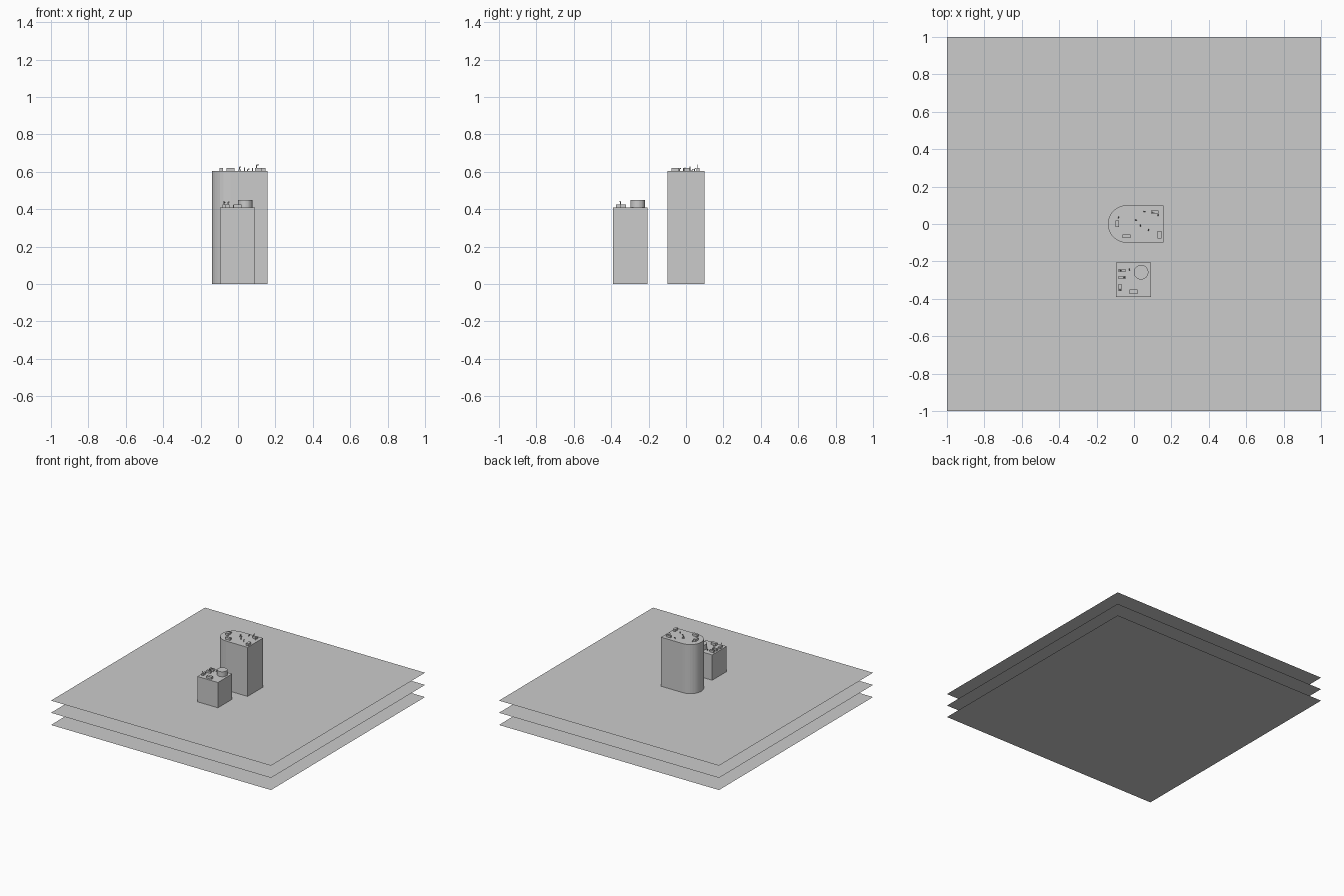
import bpy, math
from mathutils import Vector

if "Cube" in bpy.data.objects:
    bpy.data.objects.remove(bpy.data.objects["Cube"])


def mesh_object(name, verts, faces):
    me = bpy.data.meshes.new(name)
    me.from_pydata(verts, [], faces)
    ob = bpy.data.objects.new(name, me)
    bpy.context.collection.objects.link(ob)
    return ob


def prism(name, outline, z0, z1):
    n = len(outline)
    verts = [(x, y, z) for z in (z0, z1) for x, y in outline]
    faces = [tuple(reversed(range(n))), tuple(range(n, 2 * n))]
    faces += [(i, (i + 1) % n, n + (i + 1) % n, n + i) for i in range(n)]
    return mesh_object(name, verts, faces)


def box(name, x0, x1, y0, y1, z0, z1):
    return prism(name, [(x0, y0), (x1, y0), (x1, y1), (x0, y1)], z0, z1)


def disc(cx, cy, r, n):
    return [(cx + r * math.cos(2 * math.pi * i / n),
             cy + r * math.sin(2 * math.pi * i / n)) for i in range(n)]


def bent_vent(name, x, y, z, height, r, angle):
    # upright pipe whose top bends over to one side
    dx, dy = math.cos(angle), math.sin(angle)
    reach = 3 * r
    path = [(0, 0), (0, height - 2 * r), (reach * 0.4, height - r), (reach, height - r)]
    cu = bpy.data.curves.new(name, 'CURVE')
    cu.dimensions = '3D'
    cu.bevel_depth = r
    cu.bevel_resolution = 1
    cu.use_fill_caps = True
    sp = cu.splines.new('POLY')
    sp.points.add(len(path) - 1)
    for p, (d, h) in zip(sp.points, path):
        p.co = (x + dx * d, y + dy * d, z + h, 1)
    ob = bpy.data.objects.new(name, cu)
    bpy.context.collection.objects.link(ob)


# stacked ground sheets
for i in range(3):
    z = 0.1 * i
    mesh_object(f"ground_sheet_{i}",
                [(-1, -1, z), (1, -1, z), (1, 1, z), (-1, 1, z)], [(0, 1, 2, 3)])

# tall tower with one rounded end
TALL = 0.603
arc = [(-0.04 + 0.1 * math.cos(a), 0.1 * math.sin(a))
       for a in (math.pi / 2 + math.pi * i / 16 for i in range(17))]
prism("tall_tower", arc + [(0.157, -0.1), (0.157, 0.1)], 0, TALL)

# short square tower with roof tank
SHORT = 0.408
box("short_tower", -0.095, 0.091, -0.391, -0.205, 0, SHORT)
tank = prism("roof_tank", disc(0.038, -0.258, 0.039, 32), SHORT, 0.449)

# rooftop units: x0, x1, y0, y1, base, height
units = [
    (-0.100, -0.080, -0.017, 0.020, TALL, 0.018),
    (-0.062, -0.020, -0.076, -0.057, TALL, 0.018),
    (0.126, 0.147, -0.077, -0.038, TALL, 0.018),
    (0.092, 0.130, 0.055, 0.071, TALL, 0.016),
    (0.003, 0.016, 0.016, 0.028, TALL, 0.008),
    (-0.025, 0.019, -0.374, -0.350, SHORT, 0.018),
    (-0.083, -0.045, -0.256, -0.240, SHORT, 0.016),
    (-0.083, -0.045, -0.294, -0.278, SHORT, 0.016),
    (-0.083, -0.067, -0.358, -0.320, SHORT, 0.016),
]
for i, (x0, x1, y0, y1, z, h) in enumerate(units):
    box(f"roof_unit_{i}", x0, x1, y0, y1, z, z + h)

# bent vent pipes: x, y, base, height, direction in degrees
vents = [
    (0.100, 0.063, TALL, 0.037, 0),
    (0.008, 0.022, TALL, 0.025, 0),
    (0.052, 0.067, TALL, 0.014, 0),
    (0.035, -0.010, TALL, 0.020, 90),
    (0.077, -0.034, TALL, 0.018, 90),
    (-0.084, 0.033, TALL, 0.012, 90),
    (0.128, 0.045, TALL, 0.016, 90),
    (-0.023, -0.247, SHORT, 0.016, 90),
    (-0.074, -0.248, SHORT, 0.030, 0),
    (-0.054, -0.286, SHORT, 0.034, 0),
    (-0.075, -0.350, SHORT, 0.037, 270),
]
for i, (x, y, z, h, deg) in enumerate(vents):
    bent_vent(f"roof_vent_{i}", x, y, z, h, 0.0028, math.radians(deg))
